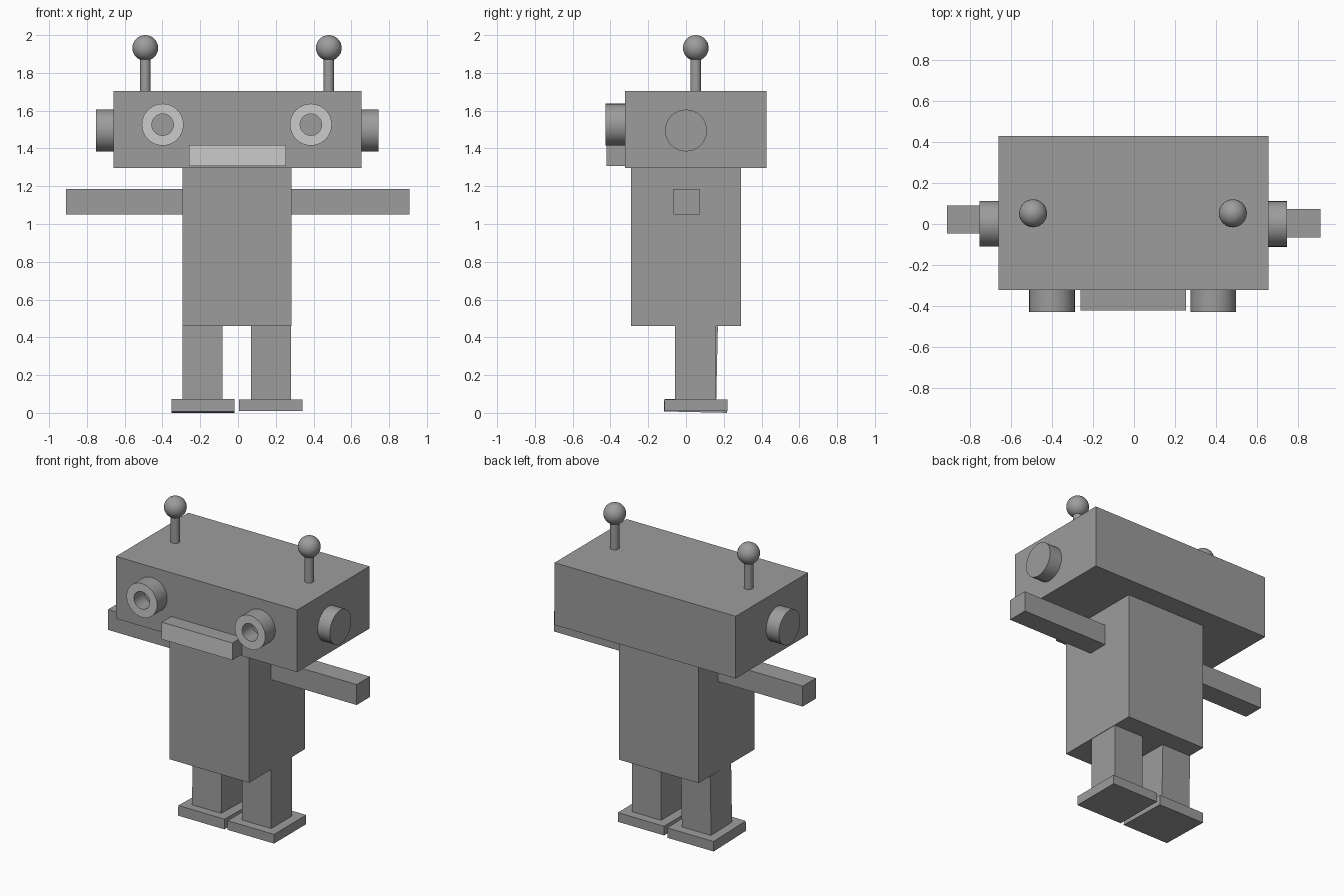
import bpy, bmesh, math
from mathutils import Matrix, Vector

if "Cube" in bpy.data.objects:
    bpy.data.objects.remove(bpy.data.objects["Cube"])


def material(name, v):
    m = bpy.data.materials.new(name)
    m.diffuse_color = (v, v, v, 1)
    m.use_nodes = True
    m.node_tree.nodes["Principled BSDF"].inputs["Base Color"].default_value = m.diffuse_color
    return m


DARK = material("dark_grey", 0.335)
LIGHT = material("light_grey", 0.8)


def finish(name, bm, smooth=False, light_front=False):
    bmesh.ops.recalc_face_normals(bm, faces=bm.faces)
    bm.normal_update()
    if light_front:  # front-facing faces get the lighter grey
        for f in bm.faces:
            f.material_index = 1 if f.normal.y < -0.9 else 0
    me = bpy.data.meshes.new(name)
    me.materials.append(DARK)
    me.materials.append(LIGHT)
    bm.to_mesh(me)
    bm.free()
    ob = bpy.data.objects.new(name, me)
    bpy.context.collection.objects.link(ob)
    if smooth:
        bpy.ops.object.select_all(action='DESELECT')
        ob.select_set(True)
        bpy.context.view_layer.objects.active = ob
        bpy.ops.object.shade_smooth_by_angle(angle=math.radians(35))
    return ob


def box(name, x, y, z, tilt=0.0, pivot=(0, 0, 0), light_front=False):
    """Box from three (min, max) ranges, optionally tilted about x."""
    bm = bmesh.new()
    size = Matrix.Diagonal((x[1] - x[0], y[1] - y[0], z[1] - z[0], 1))
    mid = Matrix.Translation([(r[0] + r[1]) / 2 for r in (x, y, z)])
    bmesh.ops.create_cube(bm, size=1, matrix=mid @ size)
    if tilt:
        bmesh.ops.rotate(bm, verts=bm.verts, cent=pivot,
                         matrix=Matrix.Rotation(math.radians(tilt), 3, 'X'))
    return finish(name, bm, light_front=light_front)


def rod(name, a, b, r, seg=32):
    """Capped cylinder between two points."""
    a, b = Vector(a), Vector(b)
    bm = bmesh.new()
    m = Matrix.Translation((a + b) / 2) @ (b - a).to_track_quat('Z', 'Y').to_matrix().to_4x4()
    bmesh.ops.create_cone(bm, cap_ends=True, segments=seg, radius1=r, radius2=r,
                          depth=(b - a).length, matrix=m)
    return finish(name, bm, True)


def ring(name, cx, cz, y0, y1, r_out, r_in, seg=32):
    """Hollow tube along y with a light front rim."""
    bm = bmesh.new()
    profile = [(r_out, y0), (r_out, y1), (r_in, y1), (r_in, y0)]
    rows = []
    for i in range(seg):
        t = 2 * math.pi * i / seg
        rows.append([bm.verts.new((cx + r * math.cos(t), y, cz + r * math.sin(t)))
                     for r, y in profile])
    for i in range(seg):
        p, q = rows[i], rows[(i + 1) % seg]
        for k in range(4):
            n = (k + 1) % 4
            bm.faces.new((p[k], p[n], q[n], q[k]))
    return finish(name, bm, True, light_front=True)


# Head, mouth and torso
box("head", (-0.66, 0.655), (-0.322, 0.427), (1.297, 1.705))
box("mouth", (-0.26, 0.253), (-0.42, -0.322), (1.306, 1.418), light_front=True)
box("torso", (-0.294, 0.284), (-0.29, 0.29), (0.46, 1.297))

# Arms
box("left_arm", (-0.91, -0.294), (-0.047, 0.09), (1.051, 1.185))
box("right_arm", (0.284, 0.907), (-0.065, 0.072), (1.051, 1.185))

# Ears
rod("left_ear", (-0.752, 0.001, 1.495), (-0.66, 0.001, 1.495), 0.111)
rod("right_ear", (0.655, 0, 1.495), (0.744, 0, 1.495), 0.111)

# Eyes and antennae
for side, eye_x, ant_x in (("left", -0.399, -0.491), ("right", 0.386, 0.481)):
    ring(side + "_eye", eye_x, 1.526, -0.427, -0.322, 0.111, 0.057)
    rod(side + "_antenna", (ant_x, 0.052, 1.70), (ant_x, 0.052, 1.89), 0.028, 24)
    bm = bmesh.new()
    bmesh.ops.create_uvsphere(bm, u_segments=32, v_segments=16, radius=0.068,
                              matrix=Matrix.Translation((ant_x, 0.052, 1.932)))
    finish(side + "_antenna_ball", bm, True)

# Legs and feet, the left one leaning slightly
for side, leg_x, foot_x, tilt in (
        ("left", (-0.294, -0.082), (-0.353, -0.018), -1.3),
        ("right", (0.069, 0.281), (0.006, 0.342), 0)):
    pivot = (0, 0.05, 0.07)
    box(side + "_leg", leg_x, (-0.057, 0.16), (0.07, 0.46), tilt, pivot)
    box(side + "_foot", foot_x, (-0.115, 0.219),
        (0.01 if side == "right" else 0.004, 0.07), tilt, pivot)
